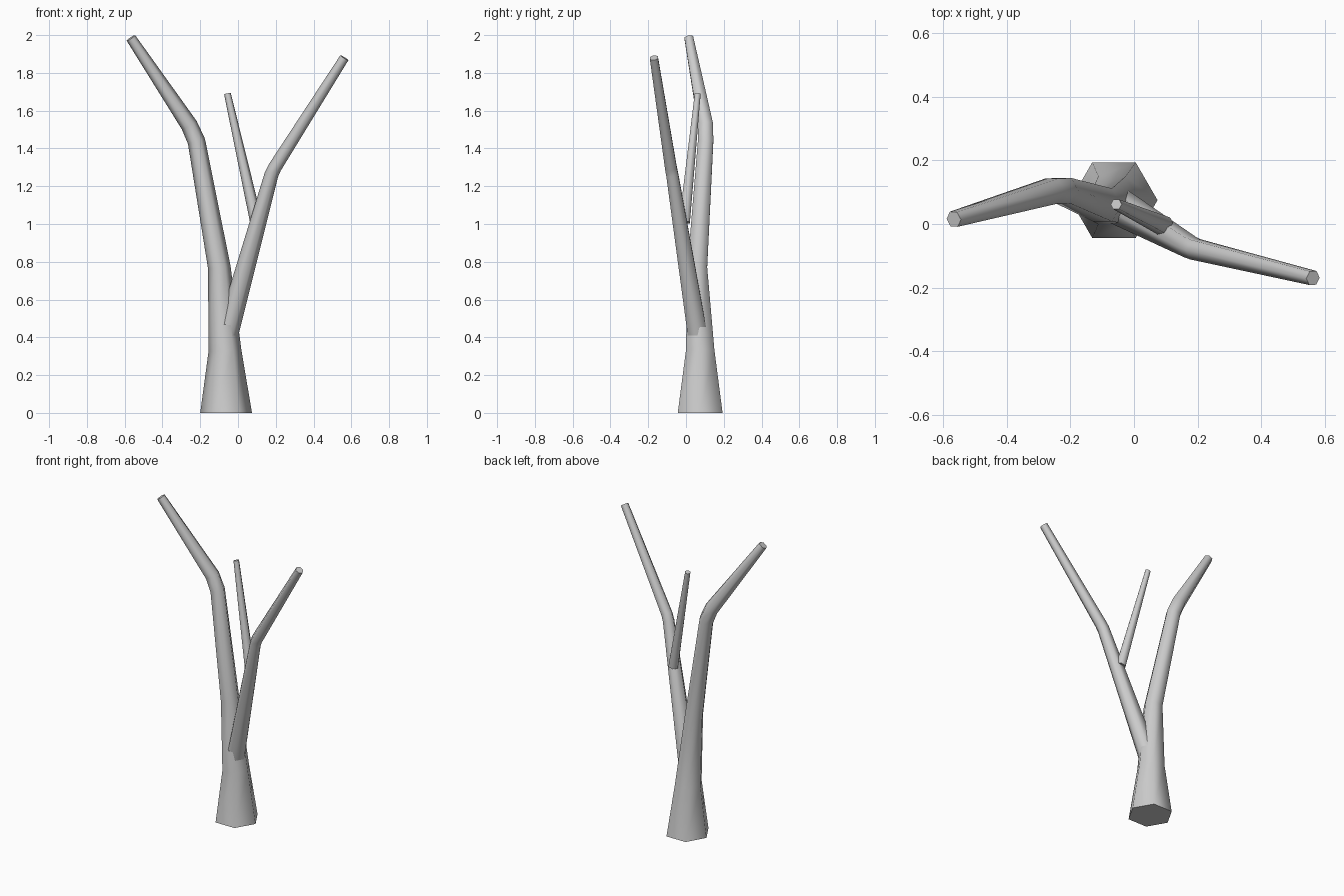
import bpy, bmesh, math
from mathutils import Vector

if "Cube" in bpy.data.objects:
    bpy.data.objects.remove(bpy.data.objects["Cube"])

SIDES = 6


def limb(name, path, flat_base=False):
    """Sweep a hexagon along (x, y, z, radius) points, with closed ends."""
    pts = [Vector(p[:3]) for p in path]
    bm = bmesh.new()
    rings = []
    for i, p in enumerate(path):
        # tangent halfway between neighbouring segments
        t = Vector((0, 0, 0))
        if i > 0:
            t += (pts[i] - pts[i - 1]).normalized()
        if i < len(pts) - 1:
            t += (pts[i + 1] - pts[i]).normalized()
        t.normalize()
        if i == 0 and flat_base:
            t = Vector((0, 0, 1))
        turn = Vector((0, 0, 1)).rotation_difference(t)
        ring = []
        for k in range(SIDES):
            a = math.tau * k / SIDES
            off = turn @ Vector((math.cos(a), math.sin(a), 0))
            ring.append(bm.verts.new(pts[i] + off * p[3]))
        rings.append(ring)
    for lo, hi in zip(rings, rings[1:]):
        for k in range(SIDES):
            n = (k + 1) % SIDES
            bm.faces.new((lo[k], lo[n], hi[n], hi[k]))
    bm.faces.new(rings[0][::-1])
    bm.faces.new(rings[-1])
    mesh = bpy.data.meshes.new(name)
    bm.to_mesh(mesh)
    bm.free()
    obj = bpy.data.objects.new(name, mesh)
    bpy.context.collection.objects.link(obj)
    # smooth bark, sharp cut ends
    bpy.ops.object.select_all(action='DESELECT')
    obj.select_set(True)
    bpy.context.view_layer.objects.active = obj
    bpy.ops.object.shade_smooth_by_angle(angle=math.radians(70))
    return obj


# Trunk continuing into the tall left branch
limb("trunk", [
    (-0.063, 0.075, 0.00, 0.137),
    (-0.069, 0.075, 0.33, 0.087),
    (-0.099, 0.060, 0.77, 0.060),
    (-0.220, 0.104, 1.438, 0.047),
    (-0.258, 0.104, 1.523, 0.045),
    (-0.567, 0.015, 1.985, 0.027),
], flat_base=True)

# Right branch, forking out of the trunk
limb("right_branch", [
    (-0.060, 0.062, 0.41, 0.060),
    (0.177, -0.073, 1.262, 0.037),
    (0.194, -0.080, 1.298, 0.036),
    (0.563, -0.170, 1.880, 0.025),
])

# Thin twig growing from the right branch
limb("twig", [
    (0.097, -0.008, 1.01, 0.033),
    (-0.056, 0.062, 1.69, 0.018),
])
